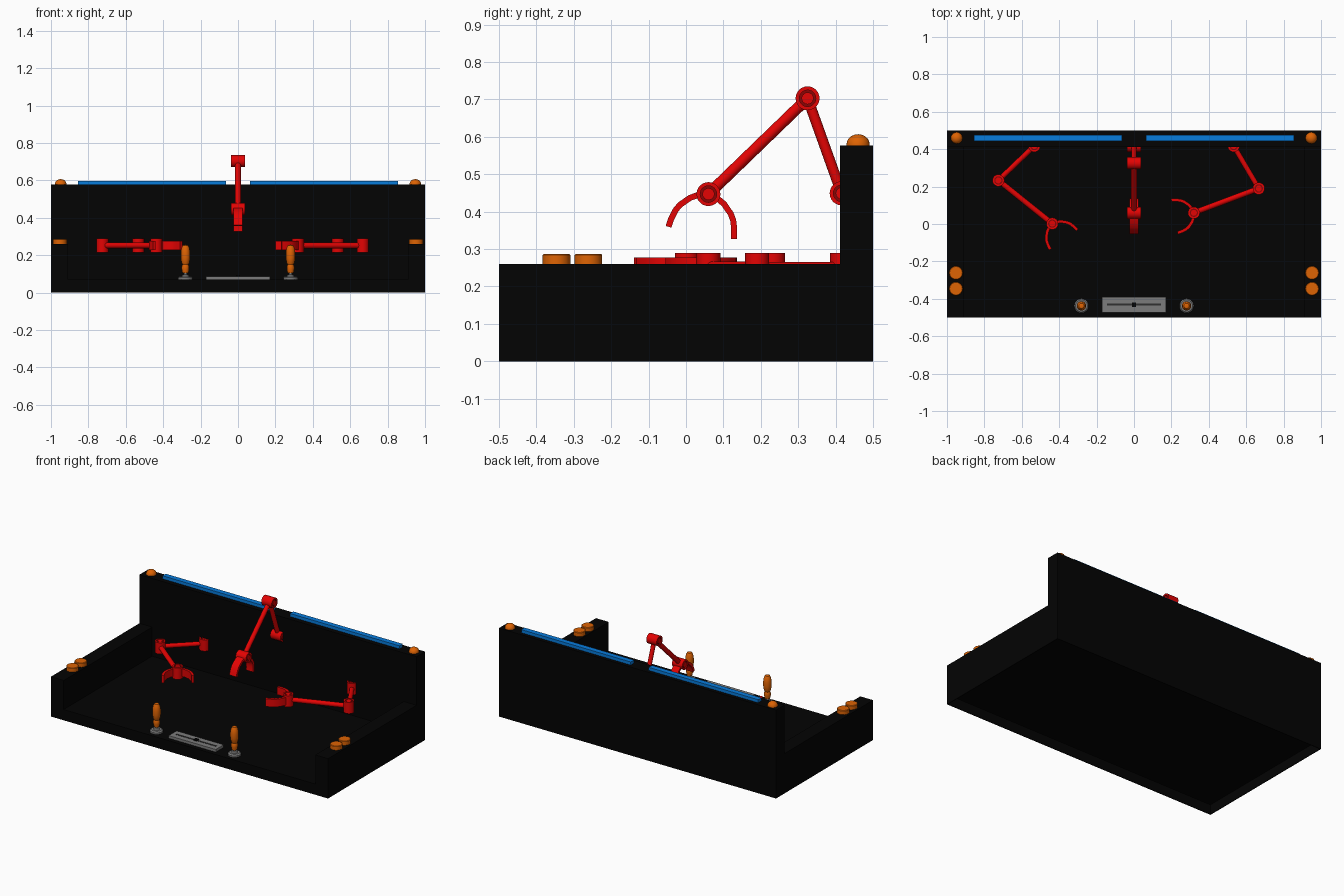
import bpy, bmesh, math
from mathutils import Matrix, Vector

if "Cube" in bpy.data.objects:
    bpy.data.objects.remove(bpy.data.objects["Cube"])


def material(name, rgb):
    m = bpy.data.materials.new(name)
    m.diffuse_color = (*rgb, 1)
    m.use_nodes = True
    m.node_tree.nodes["Principled BSDF"].inputs["Base Color"].default_value = m.diffuse_color
    return m


BLACK = material("black", (0.001, 0.001, 0.001))
RED = material("red", (0.77, 0.001, 0.001))
DARK_RED = material("dark red", (0.25, 0.001, 0.001))
ORANGE = material("orange", (0.73, 0.125, 0.001))
BLUE = material("blue", (0.002, 0.2, 0.72))
GREY = material("grey", (0.2, 0.2, 0.2))
DARK = material("dark grey", (0.03, 0.03, 0.03))


def finish(name, bm, mat, matrix=Matrix(), smooth=False):
    bmesh.ops.recalc_face_normals(bm, faces=bm.faces)
    me = bpy.data.meshes.new(name)
    bm.to_mesh(me)
    bm.free()
    me.materials.append(mat)
    ob = bpy.data.objects.new(name, me)
    bpy.context.collection.objects.link(ob)
    ob.matrix_world = matrix
    if smooth:
        bpy.ops.object.select_all(action='DESELECT')
        ob.select_set(True)
        bpy.context.view_layer.objects.active = ob
        bpy.ops.object.shade_smooth_by_angle(angle=math.radians(35))
    return ob


def box(name, lo, hi, mat):
    lo, hi = Vector(lo), Vector(hi)
    bm = bmesh.new()
    bmesh.ops.create_cube(bm, size=1)
    for v in bm.verts:
        v.co = Vector(c * s for c, s in zip(v.co, hi - lo)) + (lo + hi) / 2
    return finish(name, bm, mat)


def lathe(name, profile, mat, matrix, sides=24):
    """Spin (radius, height) points around the local z axis."""
    bm = bmesh.new()
    vs = [bm.verts.new((r, 0, z)) for r, z in profile]
    es = [bm.edges.new(p) for p in zip(vs, vs[1:])]
    bmesh.ops.spin(bm, geom=vs + es, cent=(0, 0, 0), axis=(0, 0, 1),
                   angle=math.tau, steps=sides, use_merge=True)
    bmesh.ops.remove_doubles(bm, verts=bm.verts, dist=1e-5)
    return finish(name, bm, mat, matrix, True)


def rod(name, a, b, r, mat, frame):
    a, b = Vector((*a, 0)), Vector((*b, 0))
    d = b - a
    m = frame @ Matrix.Translation(a) @ d.to_track_quat('Z', 'Y').to_matrix().to_4x4()
    return lathe(name, [(0, 0), (r, 0), (r, d.length), (0, d.length)], mat, m, 16)


def finger(name, wrist, heading, side, frame):
    """Curved flat strip given by distance and angle from the claw heading."""
    polar = [(.02, 79), (.05, 68), (.08, 59), (.096, 54), (.108, 49.5), (.122, 45), (.138, 40)]
    pts = []
    for r, a in polar:
        t = math.radians(heading + side * a)
        pts.append(Vector((wrist[0] + r * math.cos(t), wrist[1] + r * math.sin(t), 0)))
    bm = bmesh.new()
    rings = []
    for i, p in enumerate(pts):
        d = (pts[min(i + 1, len(pts) - 1)] - pts[max(i - 1, 0)]).normalized()
        n = Vector((-d.y, d.x, 0)) * 0.008
        rings.append([bm.verts.new(p + s * n + Vector((0, 0, h)))
                      for s, h in ((-1, -.025), (1, -.025), (1, .025), (-1, .025))])
    for a, b in zip(rings, rings[1:]):
        for k in range(4):
            bm.faces.new((a[k], a[(k + 1) % 4], b[(k + 1) % 4], b[k]))
    bm.faces.new(rings[0])
    bm.faces.new(rings[-1])
    finish(name, bm, RED, frame, True)


def arm(name, joints, heading, frame):
    # Joint drums with a dark recessed ring on both ends
    half = [(.032, .037), (.022, .037), (.022, .031), (.016, .031), (.016, .036), (0, .036)]
    drum = [(r, -z) for r, z in reversed(half)] + half
    for label, (a, b) in zip(("shoulder", "elbow", "wrist"), joints):
        ob = lathe(f"{name}_{label}", drum, RED, frame @ Matrix.Translation((a, b, 0)))
        ob.data.materials.append(DARK_RED)
        for p in ob.data.polygons:
            if abs(abs(p.center.z) - .031) < .0005 and p.center.xy.length < .025:
                p.material_index = 1
    rod(f"{name}_upper_rod", joints[0], joints[1], .014, RED, frame)
    rod(f"{name}_fore_rod", joints[1], joints[2], .015, RED, frame)
    for side, label in ((1, "a"), (-1, "b")):
        finger(f"{name}_finger_{label}", joints[2], heading, side, frame)


# Open tray: floor raised inside a thin skirt, back wall and side walls
box("floor", (-1, -.5, .063), (1, .5, .07), BLACK)
box("back_wall", (-1, .412, .063), (1, .5, .577), BLACK)
box("front_skirt", (-1, -.5, 0), (1, -.495, .065), BLACK)
box("back_skirt", (-1, .495, 0), (1, .5, .065), BLACK)

for s, tag in ((-1, "left"), (1, "right")):
    x0, x1 = sorted((s * .908, s))
    box(f"{tag}_wall", (x0, -.5, .063), (x1, .5, .26), BLACK)
    x0, x1 = sorted((s * .995, s))
    box(f"{tag}_skirt", (x0, -.5, 0), (x1, .5, .065), BLACK)
    # Light strips and domes on the back wall
    x0, x1 = sorted((s * .065, s * .855))
    box(f"{tag}_light_strip", (x0, .443, .57), (x1, .477, .597), BLUE)
    dome = [(0, .57), (.031, .57), (.031, .58)]
    dome += [(.031 * math.cos(t), .58 + .027 * math.sin(t))
             for t in (math.radians(a) for a in (18, 36, 54, 72))] + [(0, .607)]
    lathe(f"{tag}_dome", dome, ORANGE, Matrix.Translation((s * .948, .46, 0)))
    # Buttons on the side walls
    for i, y in enumerate((-.346, -.261)):
        lathe(f"{tag}_button_{i + 1}",
              [(0, .255), (.037, .255), (.037, .284), (.034, .287), (0, .287)],
              ORANGE, Matrix.Translation((s * .952, y, 0)), 16)
    # Joysticks
    at = Matrix.Translation((s * .281, -.438, 0))
    lathe(f"{tag}_stick_base", [(0, .065), (.039, .065), (.039, .08), (.032, .087), (.02, .087),
                                (.016, .094), (.008, .097), (.008, .13), (0, .13)], GREY, at)
    lathe(f"{tag}_stick_handle", [(0, .105), (.016, .105), (.02, .125), (.02, .14), (.016, .15),
                                  (.021, .16), (.025, .185), (.025, .215), (.021, .24),
                                  (.014, .253), (0, .257)], ORANGE, at)

# Slider panel
box("slider_plate", (-.17, -.472, .065), (.17, -.39, .087), GREY)
box("slider_slot", (-.145, -.437, .085), (.145, -.425, .089), DARK)
box("slider_knob", (-.012, -.443, .085), (.012, -.419, .094), BLACK)

# Three clawed arms: two lie flat, the middle one stands upright
flat = Matrix.Translation((0, 0, .252))
upright = Matrix(((0, 0, 1, 0), (1, 0, 0, 0), (0, 1, 0, 0), (0, 0, 0, 1)))
arm("left_arm", [(-.533, .417), (-.725, .233), (-.437, .002)], -54.5, flat)
arm("right_arm", [(.533, .417), (.667, .19), (.32, .06)], 191, flat)
arm("middle_arm", [(.416, .449), (.325, .703), (.06, .447)], -100.6, upright)
